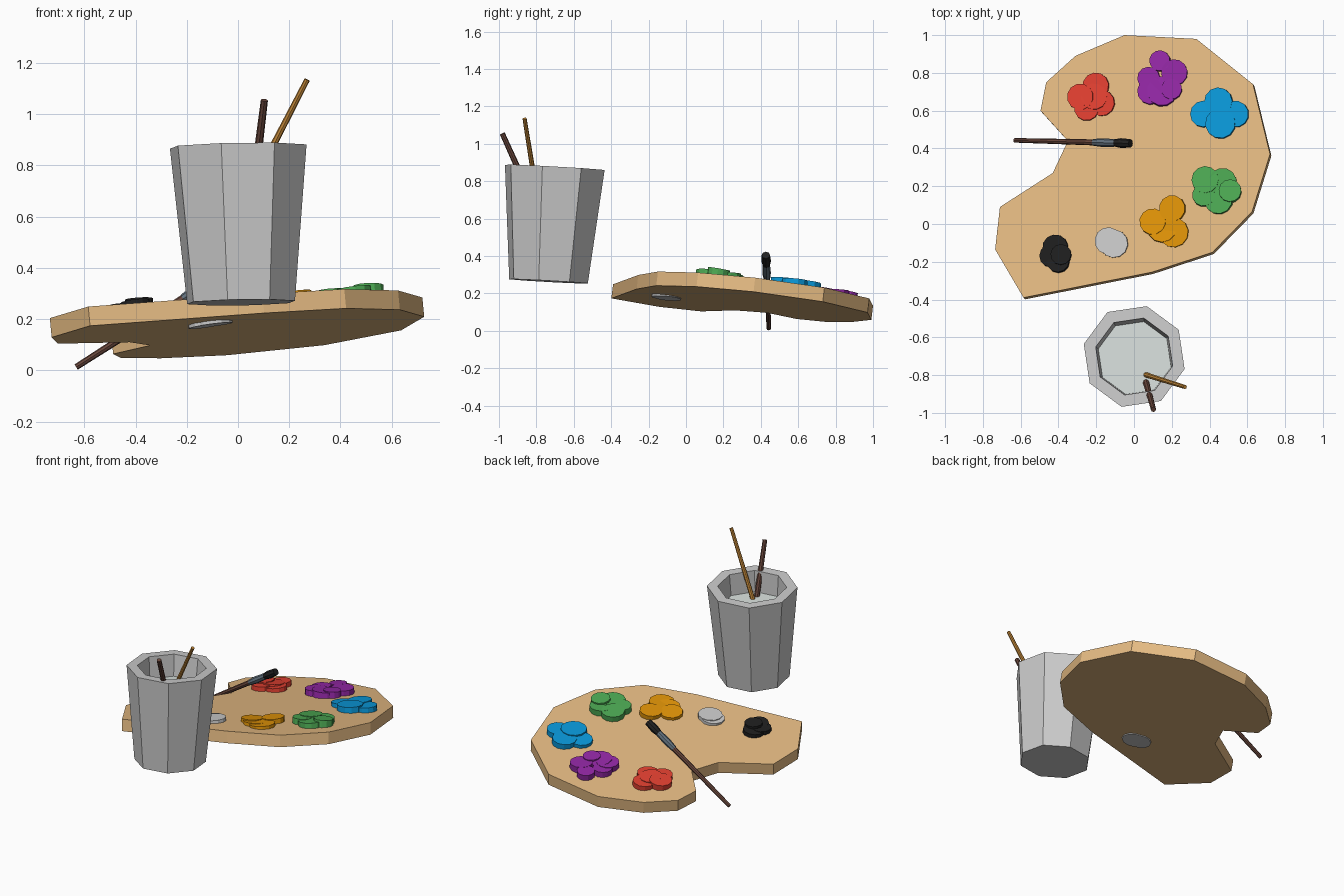
import bpy, bmesh, math, random
from mathutils import Vector, Matrix

if "Cube" in bpy.data.objects:
    bpy.data.objects.remove(bpy.data.objects["Cube"])

random.seed(4)


def material(name, r, g, b):
    """Flat colour given as 0-255 sRGB."""
    m = bpy.data.materials.new(name)
    m.diffuse_color = [(c / 255) ** 2.2 for c in (r, g, b)] + [1]
    m.use_nodes = True
    m.node_tree.nodes["Principled BSDF"].inputs["Base Color"].default_value = m.diffuse_color
    return m


def finish(bm, name, mat=None):
    bmesh.ops.recalc_face_normals(bm, faces=bm.faces[:])
    me = bpy.data.meshes.new(name)
    bm.to_mesh(me)
    bm.free()
    ob = bpy.data.objects.new(name, me)
    bpy.context.collection.objects.link(ob)
    if mat:
        me.materials.append(mat)
    return ob


def lathe(bm, start, axis, profile, sides, phase=0.0):
    """Sweep (radius, distance) rings along an axis and cap both ends."""
    rot = Vector((0, 0, 1)).rotation_difference(axis).to_matrix()
    rings = []
    for r, d in profile:
        ring = []
        for i in range(sides):
            a = phase + math.tau * i / sides
            p = Vector((r * math.cos(a), r * math.sin(a), d))
            ring.append(bm.verts.new(start + rot @ p))
        rings.append(ring)
    for lo, hi in zip(rings, rings[1:]):
        for i in range(sides):
            j = (i + 1) % sides
            bm.faces.new((lo[i], lo[j], hi[j], hi[i]))
    bm.faces.new(rings[0][::-1])
    bm.faces.new(rings[-1])


def rod(name, a, b, profile, mat, sides=8):
    """Round part between a and b; profile is (radius, fraction)."""
    a, b = Vector(a), Vector(b)
    bm = bmesh.new()
    length = (b - a).length
    lathe(bm, a, (b - a).normalized(), [(r, t * length) for r, t in profile], sides)
    return finish(bm, name, mat)


wood = material("wood", 229, 186, 130)
dark_wood = material("dark_wood", 104, 72, 62)
light_wood = material("light_wood", 190, 132, 58)
metal = material("metal", 98, 112, 124)
bristle = material("bristle", 38, 38, 38)
water_mat = material("water", 214, 222, 219)

# Palette: tilted board with a thumb notch
normal = Vector((-0.097, 0.12, 1)).normalized()


def board_z(x, y):
    return 0.259 + 0.097 * x - 0.12 * y


outline = [(-.05, 1.0), (.33, .98), (.63, .74), (.72, .37), (.625, .065), (.415, -.15),
           (.095, -.255), (-.585, -.39), (-.735, -.135), (-.71, .09), (-.43, .27),
           (-.35, .44), (-.495, .60), (-.465, .75), (-.31, .89)]
bm = bmesh.new()
top = bm.faces.new([bm.verts.new((x, y, board_z(x, y))) for x, y in outline])
ext = bmesh.ops.extrude_face_region(bm, geom=[top], use_keep_orig=True)
bmesh.ops.translate(bm, vec=normal * -0.076,
                    verts=[g for g in ext["geom"] if isinstance(g, bmesh.types.BMVert)])
finish(bm, "palette_board", wood)

# Paint dabs: overlapping thick discs (x, y, radius), with height above the board
dabs = {
    "red": ((226, 66, 52), .03, [(-.20, .73, .07), (-.28, .67, .07), (-.25, .61, .065),
                                 (-.17, .64, .07), (-.21, .67, .07)]),
    "purple": ((146, 44, 164), .035, [(.14, .86, .055), (.215, .80, .07), (.08, .77, .06),
                                      (.15, .70, .08), (.20, .71, .055), (.09, .70, .07)]),
    "blue": ((18, 152, 218), .03, [(.45, .645, .075), (.37, .58, .07), (.46, .53, .08),
                                   (.54, .58, .07)]),
    "green": ((78, 168, 84), .04, [(.38, .23, .072), (.47, .22, .075), (.37, .15, .06),
                                   (.45, .125, .075), (.51, .17, .06)]),
    "orange": ((224, 146, 16), .02, [(.205, .08, .07), (.10, .01, .07), (.21, -.045, .08),
                                     (.15, -.02, .08)]),
    "white": ((192, 192, 192), .012, [(-.135, -.09, .072), (-.105, -.105, .075)]),
    "black": ((36, 36, 36), .03, [(-.415, -.125, .068), (-.44, -.17, .06),
                                  (-.40, -.20, .06), (-.385, -.165, .055)]),
}
for colour, (rgb, height, discs) in dabs.items():
    bm = bmesh.new()
    for x, y, r in discs:
        tilt = Vector((random.uniform(-.06, .06), random.uniform(-.06, .06), 0))
        axis = (normal + tilt).normalized()
        rise = height + random.uniform(-.008, .008)
        low = -0.085 if colour == "white" else -0.05
        lathe(bm, Vector((x, y, board_z(x, y))), axis, [(r, low), (r, rise)], 12, random.random())
    finish(bm, colour + "_paint", material(colour + "_paint", *rgb))

# Brush lying over the thumb notch
butt, tip = Vector((-.632, .443, .013)), Vector((-.018, .427, .405))
at = lambda t: butt.lerp(tip, t)
rod("palette_brush_handle", at(0), at(.69), [(.012, 0), (.016, 1)], dark_wood)
rod("palette_brush_ferrule", at(.68), at(.87), [(.018, 0), (.023, .4), (.02, 1)], metal)
rod("palette_brush_bristles", at(.85), at(1), [(.018, 0), (.026, .45), (.022, 1)], bristle)

# Tapered eight-sided cup, leaning slightly, hollow inside
base, lean = Vector((.012, -.735, .265)), Vector((-.018, .055, 1)).normalized()
phase = math.radians(31)
bm = bmesh.new()
lathe(bm, base, lean, [(.217, 0), (.275, .61), (.21, .61), (.165, .06)], 8, phase)
finish(bm, "water_cup", None)

# Water surface inside the cup
bm = bmesh.new()
lathe(bm, base, lean, [(.190, .42), (.199, .47)], 8, phase)
finish(bm, "cup_water", water_mat)

# Brush handles standing in the cup
rod("cup_brush_light", (.02, -.785, .65), (.27, -.863, 1.135), [(.015, 0), (.011, 1)], light_wood)
rod("cup_brush_dark", (.053, -.80, .65), (.103, -.982, 1.055), [(.018, 0), (.014, 1)], dark_wood)
